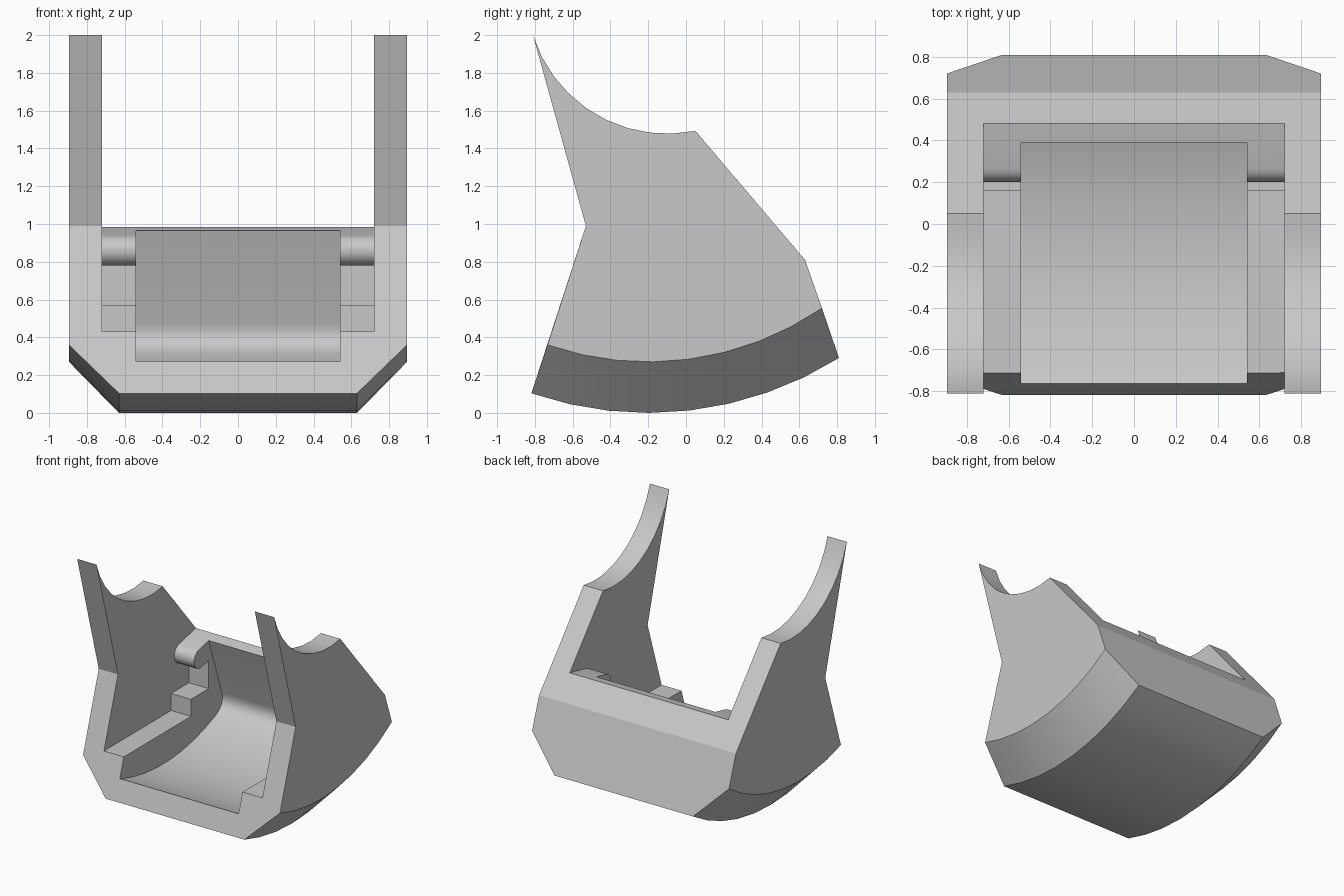
import bpy, bmesh, math

if "Cube" in bpy.data.objects:
    bpy.data.objects.remove(bpy.data.objects["Cube"], do_unlink=True)

grey = bpy.data.materials.new("plain_grey")
grey.use_nodes = True
COLOUR = (0.58, 0.58, 0.58, 1)
grey.diffuse_color = COLOUR
grey.node_tree.nodes["Principled BSDF"].inputs["Base Color"].default_value = COLOUR


def arc(cy, cz, radius, start, end, steps):
    """Points (y, z) on a circle, angles in degrees from +y."""
    out = []
    for i in range(steps + 1):
        a = math.radians(start + (end - start) * i / steps)
        out.append((cy + radius * math.cos(a), cz + radius * math.sin(a)))
    return out


def bezier(p, q, r, steps):
    out = []
    for i in range(1, steps + 1):
        t = i / steps
        out.append(tuple((1 - t) ** 2 * a + 2 * t * (1 - t) * b + t * t * c
                         for a, b, c in zip(p, q, r)))
    return out


def loft(name, sections):
    """Closed solid through matching (y, z) profiles placed along x."""
    bm = bmesh.new()
    rings = [[bm.verts.new((x, y, z)) for y, z in pts] for x, pts in sections]
    for a, b in zip(rings, rings[1:]):
        for i in range(len(a)):
            j = (i + 1) % len(a)
            bm.faces.new((a[i], a[j], b[j], b[i]))
    bm.faces.new(rings[0])
    bm.faces.new(rings[-1])
    bmesh.ops.recalc_face_normals(bm, faces=bm.faces)
    mesh = bpy.data.meshes.new(name)
    bm.to_mesh(mesh)
    bm.free()
    mesh.materials.append(grey)
    obj = bpy.data.objects.new(name, mesh)
    bpy.context.collection.objects.link(obj)
    return obj


# Body: side profile with curved underside, chamfered along both lower edges
CY, CZ = -0.2, 1.9
upper = [(0.63, 0.81)] + arc(-0.1, 2.222, 0.744, -78.4, -162.6, 9) + [(-0.53, 0.99)]
wide = arc(CY, CZ, 1.63, -109.1, -55.64, 8) + upper
deep = arc(CY, CZ, 1.9, -109.0, -57.9, 8) + upper
body = loft("cradle_bracket", [(-0.895, wide), (-0.63, deep), (0.63, deep), (0.895, wide)])

# Opening between the cheeks: flat ledges, a step, a recess and a rounded lip
opening = [(-1.2, 0.43), (0.16, 0.43), (0.16, 0.57), (0.39, 0.57), (0.39, 0.80)]
opening += arc(0.28, 0.86, 0.08, 282, 102, 12)
opening += [(0.7, 1.0305), (0.7, 2.5), (-1.2, 2.5)]
opening_cutter = loft("opening_cutter", [(-0.72, opening), (0.72, opening)])

# Central pocket: curved floor, rounded corner and a leaning back wall
floor = arc(CY, CZ, 1.725, -118, -66.8, 10)
pocket = floor + bezier(floor[-1], (0.595, 0.37), (0.56, 0.475), 8)
pocket += [(0.39, 0.965), (0.38, 0.994), (-1.2, 0.994)]
pocket_cutter = loft("pocket_cutter", [(-0.54, pocket), (0.54, pocket)])

# Carve, then discard the cutters
bpy.ops.object.select_all(action="DESELECT")
bpy.context.view_layer.objects.active = body
body.select_set(True)
for cutter in (opening_cutter, pocket_cutter):
    cutter.hide_render = True
    mod = body.modifiers.new(cutter.name, "BOOLEAN")
    mod.operation = "DIFFERENCE"
    mod.solver = "EXACT"
    mod.object = cutter
    bpy.ops.object.modifier_apply(modifier=mod.name)
    bpy.data.objects.remove(cutter, do_unlink=True)

bpy.ops.object.shade_smooth_by_angle(angle=math.radians(18))
